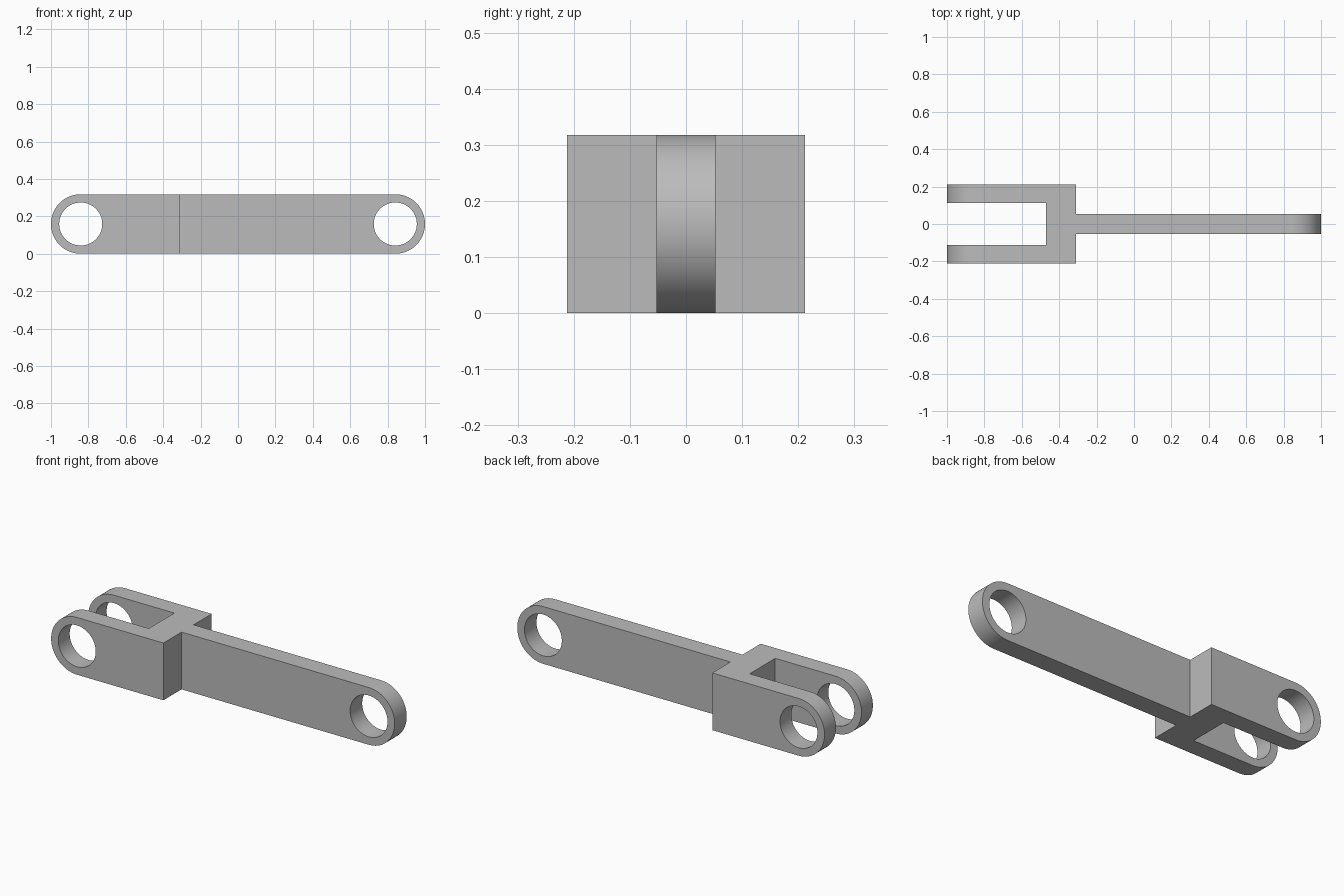
import bpy, bmesh, math

cube = bpy.data.objects.get("Cube")
if cube:
    bpy.data.objects.remove(cube, do_unlink=True)

RADIUS = 0.159      # rounded end, also half the height
HOLE = 0.115        # pin hole radius
EYE_X = 1 - RADIUS  # distance of the pin holes from the middle
SHOULDER = -0.31    # where the fork meets the bar
STEPS = 96

steel = bpy.data.materials.new("plain grey")
steel.use_nodes = True
grey = (0.5, 0.5, 0.5, 1)
steel.diffuse_color = grey
steel.node_tree.nodes["Principled BSDF"].inputs["Base Color"].default_value = grey


def finish(name, bm):
    bmesh.ops.recalc_face_normals(bm, faces=bm.faces)
    mesh = bpy.data.meshes.new(name)
    bm.to_mesh(mesh)
    bm.free()
    mesh.materials.append(steel)
    obj = bpy.data.objects.new(name, mesh)
    bpy.context.collection.objects.link(obj)
    bpy.ops.object.select_all(action="DESELECT")
    obj.select_set(True)
    bpy.context.view_layer.objects.active = obj
    bpy.ops.object.shade_smooth_by_angle(angle=math.radians(30))
    return obj


def eye_plate(name, side, end_x, y0, y1):
    """Plate with a rounded, drilled end towards side and a square end at end_x."""
    bm = bmesh.new()
    length = abs(end_x - side * EYE_X)

    def loop(y, outer):
        verts = []
        for i in range(STEPS):
            a = math.tau * i / STEPS
            c, s = math.cos(a), math.sin(a)
            r = RADIUS if outer else HOLE
            u, w = r * c, r * s
            if outer and c < -1e-6:      # shank half: stretch a square outline
                k = max(abs(c), abs(s))
                u, w = length * c / k, RADIUS * s / k
            verts.append(bm.verts.new((side * (EYE_X + u), y, RADIUS + w)))
        return verts

    rings = [loop(y0, True), loop(y1, True), loop(y1, False), loop(y0, False)]
    for a, b in zip(rings, rings[1:] + rings[:1]):
        for i in range(STEPS):
            j = (i + 1) % STEPS
            bm.faces.new((a[i], a[j], b[j], b[i]))
    return finish(name, bm)


def block(name, x0, x1, y0, y1):
    bm = bmesh.new()
    bmesh.ops.create_cube(bm, size=1)
    for v in bm.verts:
        v.co = (x0 if v.co.x < 0 else x1,
                y0 if v.co.y < 0 else y1,
                0 if v.co.z < 0 else 2 * RADIUS)
    return finish(name, bm)


# Fork: two drilled arms joined by a cross block
eye_plate("front_fork_arm", -1, SHOULDER, -0.212, -0.112)
eye_plate("back_fork_arm", -1, SHOULDER, 0.112, 0.212)
block("fork_bridge", -0.47, SHOULDER, -0.112, 0.112)

# Long single bar with its own drilled end
eye_plate("link_bar", 1, SHOULDER, -0.053, 0.053)
